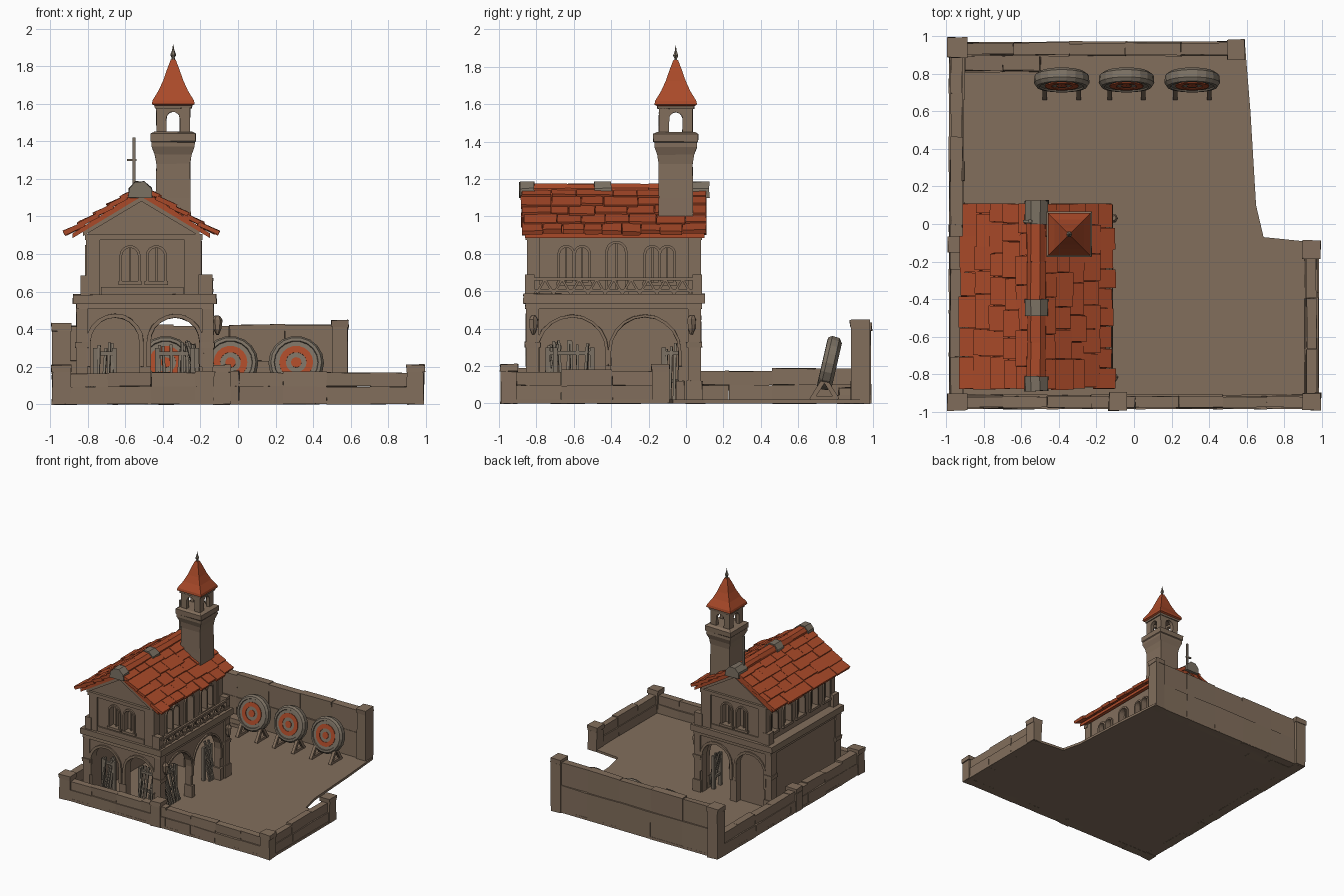
import bpy, bmesh, math, random
from mathutils import Vector, Matrix

if "Cube" in bpy.data.objects:
    bpy.data.objects.remove(bpy.data.objects["Cube"])
random.seed(4)
R = random.uniform

def material(name, rgb):
    m = bpy.data.materials.new(name)
    m.diffuse_color = (*rgb, 1)
    m.use_nodes = True
    m.node_tree.nodes["Principled BSDF"].inputs["Base Color"].default_value = m.diffuse_color
    return m
STONE = material("brown_stone", (0.225, 0.158, 0.108))
RED = material("red_tile", (0.40, 0.068, 0.022))
GREY = material("grey_stone", (0.20, 0.165, 0.125))

def finish(bm, name, mat=STONE, jitter=0.0):
    for v in bm.verts:
        v.co += Vector((R(-1, 1), R(-1, 1), R(-1, 1))) * jitter
    bmesh.ops.recalc_face_normals(bm, faces=bm.faces)
    me = bpy.data.meshes.new(name)
    bm.to_mesh(me)
    bm.free()
    me.materials.append(mat)
    ob = bpy.data.objects.new(name, me)
    bpy.context.collection.objects.link(ob)
    return ob

def prism(bm, pts, axis, t0, t1, M=Matrix()):
    """Extrude a 2D outline along an axis."""
    put = {'x': lambda a, b, t: (t, a, b), 'y': lambda a, b, t: (a, t, b), 'z': lambda a, b, t: (a, b, t)}[axis]
    lo = [bm.verts.new(M @ Vector(put(a, b, t0))) for a, b in pts]
    hi = [bm.verts.new(M @ Vector(put(a, b, t1))) for a, b in pts]
    bm.faces.new(lo)
    bm.faces.new(hi[::-1])
    for i in range(len(pts)):
        j = (i + 1) % len(pts)
        bm.faces.new((lo[i], hi[i], hi[j], lo[j]))

def box(bm, x0, x1, y0, y1, z0, z1, M=Matrix()):
    prism(bm, [(x0, y0), (x1, y0), (x1, y1), (x0, y1)], 'z', z0, z1, M)

def revolve(bm, prof, n=4, M=Matrix(), closed=False):
    """Turn (radius, height) points round z; n=4 gives square sections of that half width."""
    k, ph = (math.sqrt(2), math.pi / 4) if n == 4 else (1, 0)
    rings = [[bm.verts.new(M @ Vector((r * k * math.cos(ph + i * math.tau / n), r * k * math.sin(ph + i * math.tau / n), z)))
              for i in range(n)] for r, z in prof]
    pairs = list(zip(rings, rings[1:])) + ([(rings[-1], rings[0])] if closed else [])
    for a, b in pairs:
        for i in range(n):
            bm.faces.new((a[i], a[(i + 1) % n], b[(i + 1) % n], b[i]))
    if not closed:
        bm.faces.new(rings[0])
        bm.faces.new(rings[-1])

def stick(bm, p, q, w):
    p, q = Vector(p), Vector(q)
    M = Matrix.Translation(p) @ (q - p).to_track_quat('Z', 'Y').to_matrix().to_4x4()
    revolve(bm, [(w, 0), (w, (q - p).length)], 4, M)

def arch(c, r, z0, spring, n=10):
    arc = [(c - r * math.cos(math.pi * i / n), spring + r * math.sin(math.pi * i / n)) for i in range(n + 1)]
    return [(c - r, z0)] + arc + [(c + r, z0)]

def arch_trim(c, r, z0, spring, w):
    return arch(c, r + w, z0, spring) + arch(c, r, z0, spring)[::-1]

def arcade(a0, a1, z0, z1, arches):
    pts = [(a0, z0)]
    for c, r, s in arches:
        pts += arch(c, r, z0, s)
    return pts + [(a1, z0), (a1, z1), (a0, z1)]

# courtyard ground with broken edge
bm = bmesh.new()
prism(bm, [(-.985, -.985), (.985, -.985), (.985, -.1), (.69, -.07), (.65, .1), (.62, .6), (.59, .97), (-.985, .97)], 'z', 0, .02)
finish(bm, "courtyard_ground")

# low boundary walls in uneven stone lengths
bm = bmesh.new()
def low_wall(axis, a0, a1, c0, c1, h, step=.24):
    n = max(1, round((a1 - a0) / step))
    for i in range(n):
        s, e = a0 + (a1 - a0) * i / n, a0 + (a1 - a0) * (i + 1) / n
        for z0, z1, g in ((0, h * .55, 0), (h * .55, h + R(-.008, .008), .006 + R(0, .004))):
            if axis == 'x':
                box(bm, s, e, c0 + g, c1 - g, z0, z1)
            else:
                box(bm, c0 + g, c1 - g, s, e, z0, z1)
low_wall('x', -.93, .94, -.985, -.91, .17)
low_wall('y', -.94, .93, -.985, -.905, .18)
low_wall('y', -.94, -.12, .91, .98, .175)
finish(bm, "low_walls", jitter=.003)
bm = bmesh.new()
low_wall('x', -.94, .55, .895, .97, .42, .3)
low_wall('x', -.9, -.5, .81, .9, .08, .2)
finish(bm, "tall_back_wall", jitter=.004)

# wall posts
bm = bmesh.new()
for x0, x1, y0, y1, h in ((-.99, -.89, -.99, -.905, .21), (-.13, -.04, -.99, -.9, .21), (.9, .99, -.99, -.905, .21),
                          (.9, .99, -.18, -.09, .21), (-.99, -.9, -.15, -.07, .2), (-.99, -.89, .89, .99, .43), (.5, .585, .88, .98, .45)):
    box(bm, x0, x1, y0, y1, 0, h - .04)
    box(bm, x0 - .004, x1 + .004, y0 - .004, y1 + .004, h - .04, h)
finish(bm, "wall_posts", jitter=.004)

# lower storey: arcades on three sides, solid left side
FRONT = [(-.655, .13, .33), (-.335, .13, .33)]
SIDE = [(-.61, .18, .28), (-.22, .18, .28)]
bm = bmesh.new()
prism(bm, arcade(-.84, -.14, .015, .52, FRONT), 'y', -.845, -.785)
prism(bm, arcade(-.84, -.14, .015, .52, FRONT), 'y', .01, .07)
prism(bm, arcade(-.835, .06, .015, .515, SIDE), 'x', -.195, -.143)
box(bm, -.85, -.79, -.84, .065, .015, .52)
box(bm, -.8, -.5, -.01, .02, .015, .5)
finish(bm, "arcade_walls")

# arch trims and corner piers with bases and brackets
bm = bmesh.new()
for c, r, s in FRONT:
    for y0, y1 in ((-.857, -.84), (.065, .08)):
        prism(bm, arch_trim(c, r, .2, s, .022), 'y', y0, y1)
for c, r, s in SIDE:
    prism(bm, arch_trim(c, r, .2, s, .016), 'x', -.145, -.132)
for x in (-.83, -.16):
    for y in (-.82, .045):
        box(bm, x - .03, x + .03, y - .035, y + .035, .015, .51)
        box(bm, x - .037, x + .037, y - .043, y + .043, .015, .12)
        box(bm, x - .036, x + .036, y - .042, y + .042, .3, .33)
for y in (-.415, -.03, -.8):
    box(bm, -.2, -.128, y - .022, y + .022, .015, .12)
for y in (-.815, .03):
    revolve(bm, [(.008, .37), (.022, .4), (.026, .45), (.014, .47)], 6, Matrix.Translation((-.11, y, 0)))
finish(bm, "arch_trim_and_piers", jitter=.002)

# cornice / balcony floor
bm = bmesh.new()
box(bm, -.86, -.13, -.86, .085, .505, .535)
box(bm, -.88, -.115, -.87, .1, .535, .585)
finish(bm, "cornice", jitter=.003)

# upper storey with gables; arched windows cut in
WIN_FRONT = [(-.575, .042, .655, .79), (-.435, .042, .655, .79)]
WIN_SIDE = [(-.64, .033, .65, .8), (-.555, .033, .65, .8), (-.372, .045, .6, .81), (-.18, .033, .65, .8), (-.1, .033, .65, .8)]
WIN_LEFT = [(-.75 + .18 * i, .045, .66, .79) for i in range(5)]
bm = bmesh.new()
prism(bm, [(-.8, .57), (-.205, .57), (-.205, .91), (-.515, 1.11), (-.8, .92)], 'y', -.835, .065)
upper = finish(bm, "upper_storey")
cut, trim = bmesh.new(), bmesh.new()
for wins, axis, face, sg in ((WIN_FRONT, 'y', -.835, -1), (WIN_FRONT, 'y', .065, 1), (WIN_SIDE, 'x', -.205, 1), (WIN_LEFT, 'x', -.8, -1)):
    for c, r, z0, s in wins:
        prism(cut, arch(c, r, z0, s), axis, face - sg * .04, face + sg * .03)
        prism(trim, arch_trim(c, r, z0 - .01, s, .014), axis, face - sg * .01, face + sg * .014)
        prism(trim, [(c - .005, z0), (c + .005, z0), (c + .005, s + r), (c - .005, s + r)], axis, face - sg * .045, face - sg * .015)
        prism(trim, [(c - r - .02, z0 - .02), (c + r + .02, z0 - .02), (c + r + .02, z0), (c - r - .02, z0)], axis, face - sg * .01, face + sg * .02)
cutter = finish(cut, "window_cutter")
cutter.hide_render = True
mod = upper.modifiers.new("windows", 'BOOLEAN')
mod.object, mod.solver = cutter, 'EXACT'
bpy.context.view_layer.objects.active = upper
bpy.ops.object.modifier_apply(modifier=mod.name)
bpy.data.objects.remove(cutter)
# corner strips, bands and gable beams
for x0, x1 in ((-.81, -.735), (-.285, -.195)):
    for y0, y1 in ((-.85, -.78), (.01, .08)):
        box(trim, x0, x1, y0, y1, .58, .9)
for y0, y1 in ((-.857, -.82), (.05, .085)):
    box(trim, -.815, -.19, y0, y1, .875, .905)
    box(trim, -.73, -.29, y0 + .01, y1 - .01, .585, .625)
    for sg in (-1, 1):
        prism(trim, [(-.515, 1.12), (-.515, 1.08), (-.515 + sg * .31, .895), (-.515 + sg * .31, .935)], 'y', y0, y1)
for x, y in ((-.815, -.82), (-.815, .05)):
    box(trim, x - .025, x + .03, y - .035, y + .035, .58, .685)
finish(trim, "window_and_wall_trim")

# balcony railing
bm = bmesh.new()
for z in (.605, .665):
    box(bm, -.148, -.13, -.84, .07, z - .008, z + .008)
for y in (-.835, .06):
    box(bm, -.21, -.135, y - .025, y + .025, .58, .69)
for i in range(9):
    y = -.8 + i * .092
    stick(bm, (-.139, y, .585), (-.139, y + .046, .665), .006)
    stick(bm, (-.139, y + .092, .585), (-.139, y + .046, .665), .006)
finish(bm, "balcony_railing")

# roof: two slabs covered with rows of uneven tiles
RX = -.515
slab, tiles = bmesh.new(), bmesh.new()
for sg in (-1, 1):
    ex, ez = RX + sg * .365, .91
    prism(slab, [(RX, 1.145), (ex, ez), (ex, ez - .025), (RX, 1.105)], 'y', -.86, .1)
    d = Vector((sg * .375, 0, -.235))
    L = d.length
    u = d.normalized()
    n = Vector((-u.z * sg, 0, u.x * sg))
    M = Matrix(((u.x, 0, n.x, RX), (0, 1, 0, 0), (u.z, 0, n.z, 1.145), (0, 0, 0, 1)))
    for k in range(5):
        y = -.875 + R(-.01, .01)
        while y < .09:
            w = min(R(.09, .2), .112 - y)
            if .112 - y - w < .05:
                w = .112 - y
            tilt = Matrix.Translation((k * L / 5, 0, .004)) @ Matrix.Rotation(-.12 + R(-.03, .03), 4, 'Y')
            box(tiles, 0, L / 5 + .02 + R(-.012, .015), y, y + w - .004, -.012, .012, M @ tilt)
            y += w
finish(slab, "roof_slabs", RED)
finish(tiles, "roof_tiles", RED, .002)

# ridge cap: red lengths and grey stones
def ridge(name, mat, spans, g):
    bm = bmesh.new()
    for y0, y1 in spans:
        prism(bm, [(-.575 - g, 1.1), (-.57 - g, 1.15), (-.55, 1.175 + g), (-.5, 1.175 + g), (-.47 + g, 1.15), (-.465 + g, 1.1)], 'y', y0, y1)
    finish(bm, name, mat, .003)
ridge("ridge_tiles", RED, [(-.82, -.63), (-.63, -.47), (-.42, -.2), (-.2, .02)], 0)
ridge("ridge_stones", GREY, [(-.89, -.81), (-.49, -.4), (.0, .125)], .01)

# tower: shaft, flared collar and arched belfry
T = Matrix.Translation((-.345, -.055, 0))
bm = bmesh.new()
revolve(bm, [(.094, .9), (.092, 1.1), (.09, 1.28), (.098, 1.33), (.114, 1.37), (.114, 1.395), (.121, 1.4), (.121, 1.44), (.1, 1.452)], 4, T)
for axis in 'xy':
    for a, b in ((-.09, -.062), (.062, .09)):
        prism(bm, arcade(-.088, .088, 1.445, 1.6, [(0, .036, 1.52)]), axis, a, b, T)
revolve(bm, [(.098, 1.575), (.102, 1.6)], 4, T)
finish(bm, "tower", jitter=.002)
bm = bmesh.new()
revolve(bm, [(.1, 1.59), (.114, 1.598), (.11, 1.618), (.078, 1.67), (.053, 1.725), (.034, 1.78), (.013, 1.835)], 4, T)
finish(bm, "tower_roof", RED)
bm = bmesh.new()
revolve(bm, [(.013, 1.82), (.008, 1.845), (.016, 1.86), (.006, 1.885), (.001, 1.915)], 6, T)
stick(bm, (-.553, .015, 1.15), (-.553, .015, 1.42), .008)
stick(bm, (-.59, .015, 1.3), (-.54, .015, 1.3), .006)
finish(bm, "finial_and_pole", GREY)

# archery targets leaning on stands
disc, rings, legs = bmesh.new(), bmesh.new(), bmesh.new()
for i, x in enumerate((-.385, -.04, .31)):
    M = Matrix.Translation((x, .768, .215)) @ Matrix.Rotation(math.radians(-13), 4, 'X') @ Matrix.Rotation(math.pi / 2, 4, 'X')
    revolve(disc, [(.12, -.04), (.145, -.022), (.148, .018), (.135, .038), (.118, .04), (.115, .032)], 18, M)
    revolve(rings, [(.055, .03), (.055, .037), (.09, .037), (.09, .03)], 18, M, True)
    revolve(rings, [(.028, .03), (.028, .037)], 12, M)
    for dx in (-.09, .09):
        stick(legs, (x + dx, .67, .02), (x + dx, .74, .13), .012)
        stick(legs, (x + dx, .81, .02), (x + dx, .74, .13), .012)
        stick(legs, (x + dx, .67, .03), (x + dx, .81, .03), .01)
finish(disc, "target_discs", GREY)
finish(rings, "target_rings", RED)
finish(legs, "target_stands")

# weapon racks inside the arcade
bm = bmesh.new()
def rack(p, q, n):
    p, q = Vector(p), Vector(q)
    side = Vector((q.y - p.y, p.x - q.x, 0)).normalized() * .05
    for z in (.1, .25):
        stick(bm, p + Vector((0, 0, z)), q + Vector((0, 0, z)), .01)
    for e in (p, q):
        stick(bm, e, e + Vector((0, 0, .28)), .012)
    for i in range(n):
        c = p.lerp(q, (i + .5) / n)
        stick(bm, c + side, c - side * .3 + Vector((R(-.02, .02), R(-.02, .02), R(.27, .32))), .007)
rack((-.43, -.7, .02), (-.22, -.7, .02), 7)
rack((-.76, -.72, .02), (-.66, -.72, .02), 4)
rack((-.24, -.74, .02), (-.24, -.5, .02), 8)
rack((-.24, -.12, .02), (-.24, -.03, .02), 4)
finish(bm, "weapon_racks", GREY)
